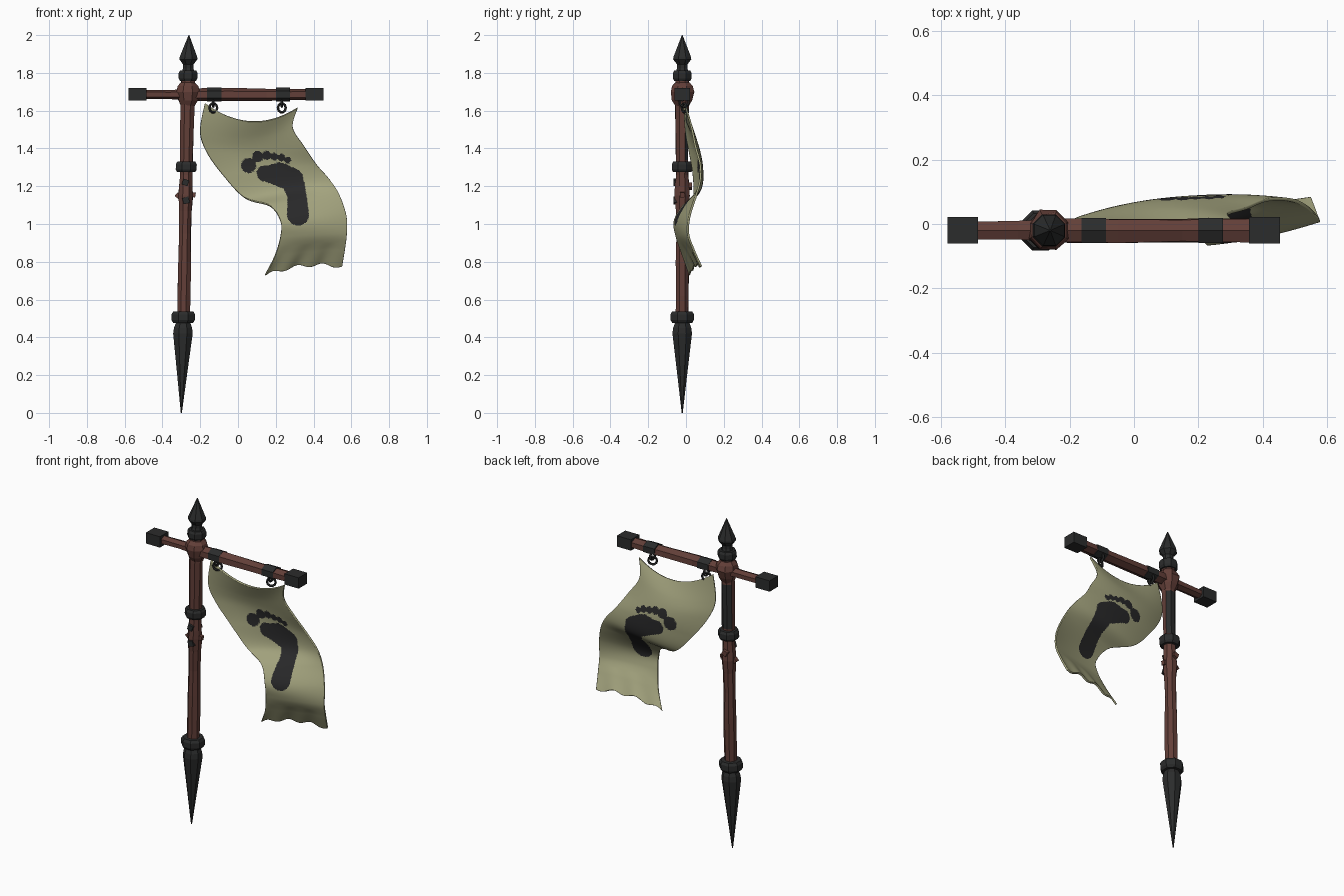
import bpy, bmesh, math, random
from mathutils import Vector

if "Cube" in bpy.data.objects:
    bpy.data.objects.remove(bpy.data.objects["Cube"])

random.seed(4)


def material(name, rgb):
    m = bpy.data.materials.new(name)
    m.diffuse_color = (*rgb, 1)
    m.use_nodes = True
    m.node_tree.nodes["Principled BSDF"].inputs["Base Color"].default_value = m.diffuse_color
    return m


WOOD = material("red_brown_wood", (0.125, 0.05, 0.04))
IRON = material("dark_iron", (0.024, 0.025, 0.025))
CLOTH = material("pale_olive_cloth", (0.37, 0.37, 0.21))
PAINT = material("dark_paint", (0.022, 0.022, 0.023))
Y0 = -0.02                                    # depth of the pole axis


def make_object(name, bm, mats):
    bmesh.ops.recalc_face_normals(bm, faces=bm.faces[:])
    me = bpy.data.meshes.new(name)
    bm.to_mesh(me)
    bm.free()
    for m in mats:
        me.materials.append(m)
    ob = bpy.data.objects.new(name, me)
    bpy.context.collection.objects.link(ob)
    return ob


def loft(name, sections, sides, mats, axis="z", jitter=0.0, rule=None):
    """Skin rings of (centre, radius a, radius b) along x or z, with capped ends."""
    bm = bmesh.new()
    rings = []
    for c, ra, rb in sections:
        ring = []
        for i in range(sides):
            t = 2 * math.pi * (i + 0.5) / sides
            k = 1 + random.uniform(-jitter, jitter)
            a, b = ra * k * math.cos(t), rb * k * math.sin(t)
            off = Vector((a, b, 0)) if axis == "z" else Vector((0, a, b))
            ring.append(bm.verts.new(Vector(c) + off))
        rings.append(ring)
    for r, s in zip(rings, rings[1:]):
        for i in range(sides):
            j = (i + 1) % sides
            bm.faces.new((r[i], r[j], s[j], s[i]))
    bm.faces.new(rings[0])
    bm.faces.new(rings[-1])
    if rule:
        bmesh.ops.recalc_face_normals(bm, faces=bm.faces[:])
        for f in bm.faces:
            f.material_index = rule(f)
    return make_object(name, bm, mats)


def on_pole(profile):
    """The pole leans slightly, so place (z, radius) pairs on its axis."""
    return [((-0.30 + 0.02 * z, Y0, z), r, r) for z, r in profile]


def box(name, centre, size, mat, turn=0.0):
    bm = bmesh.new()
    bmesh.ops.create_cube(bm, size=1)
    for v in bm.verts:
        v.co = Vector(v.co[i] * size[i] for i in range(3))
    ob = make_object(name, bm, [mat])
    ob.location = centre
    ob.rotation_euler[1] = turn
    return ob


# Pole: hewn shaft with a knot, iron plate down the back of its upper part
shaft = [(0.50, .036), (0.62, .037), (0.80, .036), (0.95, .033), (1.07, .034), (1.15, .043),
         (1.20, .039), (1.26, .035), (1.34, .036), (1.61, .038), (1.78, .037)]
loft("pole_shaft", on_pole(shaft), 8, [WOOD, IRON], jitter=0.08,
     rule=lambda f: int(1.34 < f.calc_center_median().z < 1.6 and f.normal.y > 0.1))

# Iron spike, finial and collars
loft("ground_spike", on_pole([(0.0, .003), (0.20, .028), (0.42, .056), (0.45, .052), (0.49, .036)]), 8, [IRON])
loft("finial", on_pole([(1.80, .036), (1.825, .030), (1.845, .030), (1.872, .052), (1.885, .050),
                        (2.0, .002)]), 8, [IRON])
for n, z, h, r in (("lower", .507, .03, .067), ("middle", 1.302, .028, .06), ("upper", 1.785, .027, .054)):
    loft(n + "_collar", on_pole([(z - h, r * .86), (z - h * .5, r), (z + h * .5, r), (z + h, r * .86)]),
         8, [IRON])

# Lumpy wooden joint where the bar crosses the pole
loft("cross_joint", on_pole([(1.62, .036), (1.655, .055), (1.70, .064), (1.73, .056), (1.75, .038)]),
     8, [WOOD], jitter=0.1)

# Small stubs and nails on the knot
for i, (x, y, z, s, m) in enumerate(((-.278, -.055, 1.22, .032, IRON), (-.275, -.055, 1.125, .034, IRON),
                                     (-.317, -.02, 1.15, .026, WOOD), (-.238, -.02, 1.155, .026, WOOD),
                                     (-.28, .02, 1.2, .03, WOOD))):
    box("knot_stub_%d" % i, (x, y, z), (s, .024, s), m, 0.3 + i)

# Crossbar, its end caps and hanging bands
bar = [(-.52, .031, .025), (-.36, .033, .025), (-.2, .042, .033), (-.05, .042, .034),
       (.15, .04, .032), (.25, .042, .031), (.40, .041, .029)]
loft("crossbar", [((x, Y0, 1.685), a, b) for x, a, b in bar], 6, [WOOD], axis="x", jitter=0.07)
for side, x in (("left", -.532), ("right", .405)):
    box(side + "_end_cap", (x, Y0, 1.686), (.095, .082, .066), IRON)
for side, x in (("left", -.125), ("right", .238)):
    loft(side + "_bar_band", [((x + d, Y0, 1.685), .045, .037) for d in (-.038, .038)], 6, [IRON], axis="x")
    # two linked rings hold each corner of the cloth
    for n, dz, rot in (("hook", 1.645, (0, math.pi / 2, 0)), ("ring", 1.615, (math.pi / 2, 0, .5))):
        bpy.ops.mesh.primitive_torus_add(location=(x - .006, -.01, dz), rotation=rot, major_segments=10,
                                         minor_segments=5, major_radius=.024, minor_radius=.007)
        ob = bpy.context.object
        ob.name = side + "_" + n
        ob.data.materials.append(IRON)

# Cloth rows from top to bottom: left x, y, z, right x, y, z, middle bulge in y, middle lift in z
ROWS = [(-.175, -.01, 1.64, .315, .0, 1.615, .01, -.085),
        (-.2, .0, 1.49, .29, .03, 1.51, .03, -.05),
        (-.165, .02, 1.38, .35, .05, 1.41, .035, -.02),
        (-.08, .04, 1.26, .415, .075, 1.315, .025, 0),
        (.035, .04, 1.14, .485, .075, 1.235, .02, 0),
        (.17, -.015, 1.095, .535, .055, 1.155, .0, 0),
        (.225, -.06, 1.015, .572, .02, 1.045, -.01, 0),
        (.225, -.05, .935, .575, .012, .95, -.01, 0),
        (.195, -.015, .83, .565, .04, .865, 0, .01),
        (.145, .02, .73, .55, .08, .775, 0, .028)]


def row_at(v):
    """Smooth curve through the rows."""
    s = v * (len(ROWS) - 1)
    i = min(int(s), len(ROWS) - 2)
    t = s - i
    a, b, c, d = (ROWS[max(0, min(len(ROWS) - 1, i + k))] for k in (-1, 0, 1, 2))
    return [0.5 * (2 * q + (r - p) * t + (2 * p - 5 * q + 4 * r - w) * t * t
                   + (3 * q - p - 3 * r + w) * t ** 3) for p, q, r, w in zip(a, b, c, d)]


# Footprint: a chain of tapered discs for the sole, ovals for the toes (x, z, radius)
SOLE = [(.14, 1.267, .042), (.22, 1.262, .064), (.285, 1.235, .062), (.312, 1.15, .05), (.317, 1.05, .058)]
TOES = [(.055, 1.31, .04), (.105, 1.357, .03), (.152, 1.365, .024), (.193, 1.358, .02), (.23, 1.352, .02),
        (.263, 1.34, .018)]


def in_footprint(x, z):
    if any(math.hypot(x - a, z - b) < r for a, b, r in TOES):
        return True
    for (ax, az, ar), (bx, bz, br) in zip(SOLE, SOLE[1:]):
        dx, dz = bx - ax, bz - az
        t = max(0, min(1, ((x - ax) * dx + (z - az) * dz) / (dx * dx + dz * dz)))
        if math.hypot(x - ax - t * dx, z - az - t * dz) < ar + t * (br - ar):
            return True
    return False


# Hanging cloth, painted on both faces by the footprint rule
NU, NV = 110, 150
bm = bmesh.new()
grid = []
for j in range(NV + 1):
    v = j / NV
    lx, ly, lz, rx, ry, rz, bulge, lift = row_at(v)
    line = []
    for i in range(NU + 1):
        u = i / NU
        arch = 4 * u * (1 - u)
        ragged = .009 * math.sin(19 * u) * max(0, v * 6 - 5)
        line.append(bm.verts.new((lx + (rx - lx) * u, ly + (ry - ly) * u + bulge * arch,
                                  lz + (rz - lz) * u + lift * arch + ragged)))
    grid.append(line)
for j in range(NV):
    for i in range(NU):
        f = bm.faces.new((grid[j][i], grid[j + 1][i], grid[j + 1][i + 1], grid[j][i + 1]))
        f.smooth = True
        c = f.calc_center_median()
        f.material_index = int(in_footprint(c.x, c.z))
cloth = make_object("hanging_cloth", bm, [CLOTH, PAINT])
thick = cloth.modifiers.new("thickness", "SOLIDIFY")
thick.thickness = .01
thick.offset = 0
